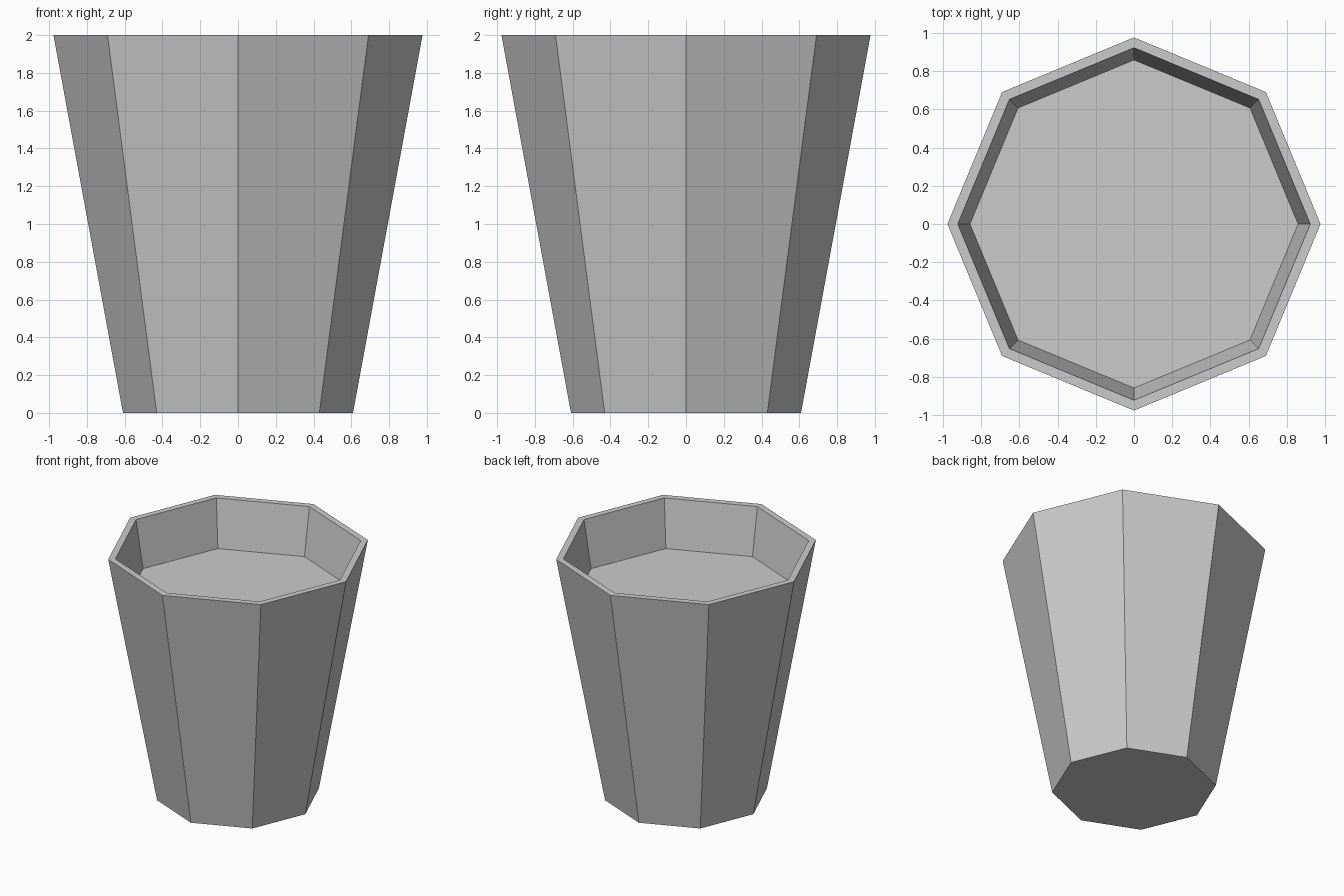
import bpy, bmesh
from math import cos, sin, tau

if "Cube" in bpy.data.objects:
    bpy.data.objects.remove(bpy.data.objects["Cube"])

SIDES = 8
# Profile (radius, height): base, outer rim, inner rim, recessed floor
PROFILE = [(0.609, 0.0), (0.977, 2.0), (0.923, 2.0), (0.859, 1.615)]

# Planter pot: octagonal rings joined by flat sides, capped at base and floor
bm = bmesh.new()
rings = [[bm.verts.new((r * cos(tau * i / SIDES), r * sin(tau * i / SIDES), z))
          for i in range(SIDES)] for r, z in PROFILE]
for lower, upper in zip(rings, rings[1:]):
    for i in range(SIDES):
        j = (i + 1) % SIDES
        bm.faces.new((lower[i], lower[j], upper[j], upper[i]))
bm.faces.new(rings[0][::-1])
bm.faces.new(rings[-1])
bmesh.ops.recalc_face_normals(bm, faces=bm.faces)

mesh = bpy.data.meshes.new("planter_pot")
bm.to_mesh(mesh)
bm.free()
bpy.context.collection.objects.link(bpy.data.objects.new("planter_pot", mesh))
